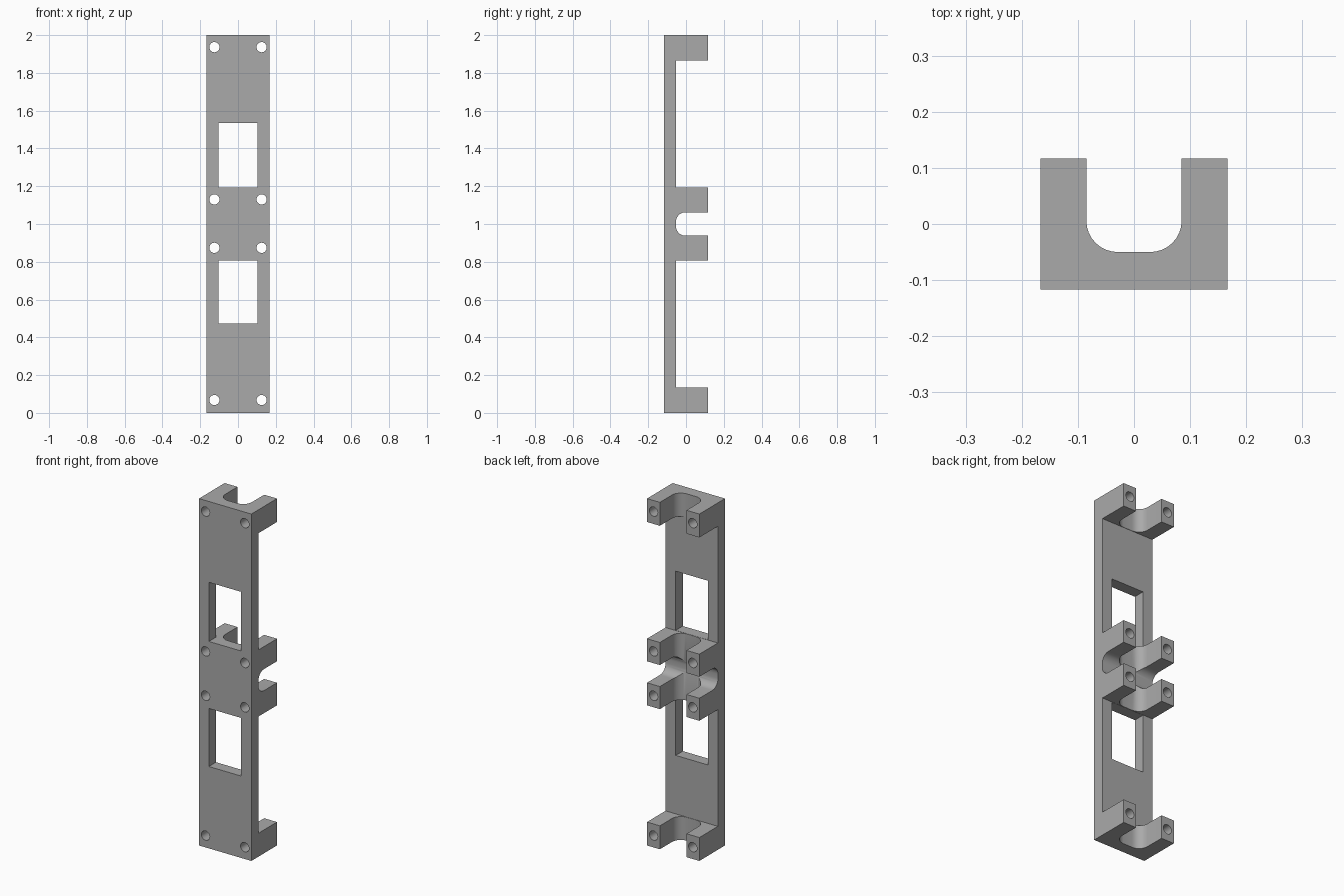
import bpy
import bmesh
from math import pi, sin, cos
from mathutils import Vector

if "Cube" in bpy.data.objects:
    bpy.data.objects.remove(bpy.data.objects["Cube"])

HALF_W, FRONT, BACK, PLATE = 0.167, -0.117, 0.117, -0.052
AXES = {"x": Vector((1, 0, 0)), "y": Vector((0, 1, 0)), "z": Vector((0, 0, 1))}

grey = bpy.data.materials.new("grey plastic")
grey.use_nodes = True
grey.diffuse_color = (0.4, 0.4, 0.4, 1)
grey.node_tree.nodes["Principled BSDF"].inputs["Base Color"].default_value = grey.diffuse_color


def prism(name, points, axis, length):
    """Extrude a closed outline of 3D points along an axis."""
    bm = bmesh.new()
    face = bm.faces.new([bm.verts.new(p) for p in points])
    new = bmesh.ops.extrude_face_region(bm, geom=[face])["geom"]
    verts = [v for v in new if isinstance(v, bmesh.types.BMVert)]
    bmesh.ops.translate(bm, verts=verts, vec=AXES[axis] * length)
    bmesh.ops.recalc_face_normals(bm, faces=bm.faces)
    mesh = bpy.data.meshes.new(name)
    bm.to_mesh(mesh)
    bm.free()
    obj = bpy.data.objects.new(name, mesh)
    bpy.context.collection.objects.link(obj)
    mesh.materials.append(grey)
    return obj


def u_outline(half, radius, bottom, top, steps=8):
    """U shape with rounded bottom corners, as (across, depth) pairs."""
    pts = [(half, top)]
    for side in (1, -1):
        for i in range(steps + 1):
            a = pi / 2 * i / steps
            a = a if side == 1 else pi / 2 - a
            pts.append((side * (half - radius + radius * cos(a)),
                        bottom + radius - radius * sin(a)))
    return pts + [(-half, top)]


# Plate with four clamp blocks on its back, drawn as a side profile
profile = [(FRONT, 0), (BACK, 0), (BACK, 0.135), (PLATE, 0.135), (PLATE, 0.808),
           (BACK, 0.808), (BACK, 0.938)]
profile += [(BACK, 2 - z) if y == BACK else (y, 2 - z) for y, z in reversed(profile)]
bracket = prism("bracket", [(-HALF_W, y, z) for y, z in profile], "x", 2 * HALF_W)

cutters = []
# The middle blocks are joined by a rounded crosswise slot
slot = u_outline(0.062, 0.05, PLATE - 0.001, 0.2)
cutters.append(prism("slot_cutter", [(-0.3, y, 1 + z) for z, y in slot], "x", 0.6))

# Lengthwise rounded channel through every block
channel = u_outline(0.085, 0.056, -0.05, 0.2)
cutters.append(prism("channel_cutter", [(x, y, -0.1) for x, y in channel], "z", 2.2))

# Window openings
for z0, z1 in ((0.472, 0.807), (1.193, 1.534)):
    outline = [(-0.104, z0), (0.102, z0), (0.102, z1), (-0.104, z1)]
    cutters.append(prism("window_cutter", [(x, -0.2, z) for x, z in outline], "y", 0.16))
    cutters[-1].data.transform(cutters[-1].matrix_world)

# Screw holes through the clamp blocks
for z in (0.068, 0.874, 1.13, 1.936):
    for x in (-0.125, 0.125):
        ring = [(x + 0.027 * cos(2 * pi * i / 24), -0.2, z + 0.027 * sin(2 * pi * i / 24))
                for i in range(24)]
        cutters.append(prism("hole_cutter", ring, "y", 0.4))

# Widen the window cutters so they pass fully through the plate
for c in cutters:
    if c.name.startswith("window"):
        for v in c.data.vertices:
            if v.co.y > -0.1:
                v.co.y = PLATE + 0.001

# Cut everything and remove the helpers
bpy.context.view_layer.objects.active = bracket
for c in cutters:
    c.hide_render = True
    mod = bracket.modifiers.new("cut", "BOOLEAN")
    mod.operation, mod.solver, mod.object = "DIFFERENCE", "EXACT", c
    bpy.ops.object.modifier_apply(modifier=mod.name)
    bpy.data.objects.remove(c)

bracket.select_set(True)
bpy.ops.object.shade_smooth_by_angle(angle=pi / 6)
